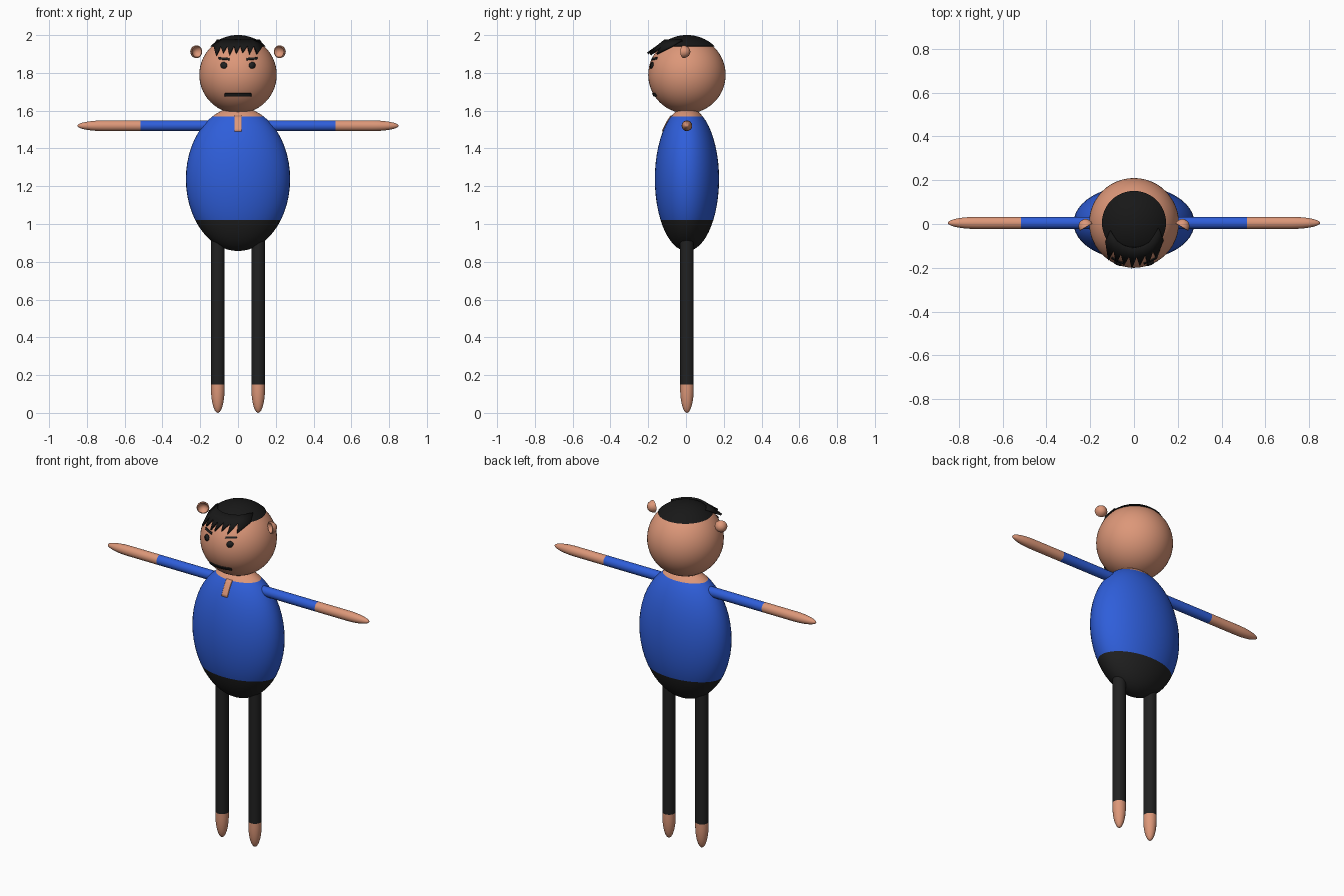
import bpy, bmesh, math
from mathutils import Matrix, Vector

if "Cube" in bpy.data.objects:
    bpy.data.objects.remove(bpy.data.objects["Cube"])

CY = 0.005                      # depth of the body axis
HEAD_Z, HEAD_R = 1.79, 0.205
BODY_Z, BODY = 1.238, (0.276, 0.17, 0.381)


def material(name, rgb):
    m = bpy.data.materials.new(name)
    m.diffuse_color = (*rgb, 1)
    m.use_nodes = True
    m.node_tree.nodes["Principled BSDF"].inputs["Base Color"].default_value = m.diffuse_color
    return m


skin = material("skin", (0.72, 0.31, 0.19))
blue = material("shirt_blue", (0.028, 0.112, 0.70))
dark = material("trouser_black", (0.015, 0.015, 0.015))
hair = material("hair_black", (0.009, 0.009, 0.009))


def finish(name, bm, mats, rule=None, angle=40):
    bmesh.ops.recalc_face_normals(bm, faces=bm.faces)
    if rule:
        for f in bm.faces:
            f.material_index = rule(f.calc_center_median())
    me = bpy.data.meshes.new(name)
    bm.to_mesh(me)
    bm.free()
    for m in mats:
        me.materials.append(m)
    ob = bpy.data.objects.new(name, me)
    bpy.context.collection.objects.link(ob)
    bpy.ops.object.select_all(action='DESELECT')
    ob.select_set(True)
    bpy.context.view_layer.objects.active = ob
    bpy.ops.object.shade_smooth_by_angle(angle=math.radians(angle))
    return ob


def lathe(name, profile, mats, matrix, segs=32, rule=None):
    """Spin (radius, height) points round z; the rule sees untransformed faces."""
    bm = bmesh.new()
    rings = []
    for r, z in profile:
        if r < 1e-5:
            rings.append([bm.verts.new((0, 0, z))] * segs)
        else:
            rings.append([bm.verts.new((r * math.cos(a), r * math.sin(a), z))
                          for a in (2 * math.pi * i / segs for i in range(segs))])
    for lo, hi in zip(rings, rings[1:]):
        for i in range(segs):
            j = (i + 1) % segs
            quad = dict.fromkeys((lo[i], lo[j], hi[j], hi[i]))
            if len(quad) > 2:
                bm.faces.new(list(quad))
    if rule:
        for f in bm.faces:
            f.material_index = rule(f.calc_center_median())
    bm.transform(matrix)
    return finish(name, bm, mats)


def arc(radius, a0, a1, n):
    """Circle points by angle from the bottom pole, in degrees."""
    out = []
    for i in range(n + 1):
        a = math.radians(a0 + (a1 - a0) * i / n)
        out.append((max(radius * math.sin(a), 0), -radius * math.cos(a)))
    return out


# Head
lathe("head", arc(HEAD_R, 0, 180, 28), [skin],
      Matrix.Translation((0, CY, HEAD_Z)), 48)

# Torso with exact colour lines at the waist and the collar
waist, collar = [(z - BODY_Z) / BODY[2] for z in (1.022, 1.57)]
a_w, a_c = [math.degrees(math.acos(-h)) for h in (waist, collar)]
body = arc(1, 0, a_w, 9) + arc(1, a_w, a_c, 14)[1:] + arc(1, a_c, 180, 5)[1:]
lathe("torso", body, [dark, blue, skin],
      Matrix.Translation((0, CY, BODY_Z)) @ Matrix.Diagonal((*BODY, 1)), 48,
      lambda c: 0 if c.z < waist else (1 if c.z < collar else 2))


# Limbs: a tube with an elongated round tip
def limb(name, length, radius, tip, split, sleeve, matrix):
    prof = [(0, 0), (radius, 0), (radius, split), (radius, length - tip)]
    for i in range(1, 11):
        a = math.pi / 2 * i / 10
        prof.append((radius * math.cos(a) if i < 10 else 0,
                     length - tip + tip * math.sin(a)))
    lathe(name, prof, [sleeve, skin], matrix, 24,
          lambda c: 0 if c.z < split else 1)


for side, s in (("left", -1), ("right", 1)):
    limb(side + "_arm", 0.75, 0.028, 0.14, 0.415, blue,
         Matrix.Translation((0.1 * s, CY, 1.52)) @ Matrix.Rotation(s * math.pi / 2, 4, 'Y'))
    limb(side + "_leg", 0.98, 0.036, 0.13, 0.83, dark,
         Matrix.Translation((0.107 * s, CY, 0.98)) @ Matrix.Rotation(math.pi, 4, 'X'))
    # Cupped ear, opening forward and a little inward
    facing = Vector((-0.5 * s, -0.85, 0)).to_track_quat('Z', 'Y').to_matrix().to_4x4()
    lathe(side + "_ear", [(0, -.028), (.013, -.026), (.024, -.018), (.032, -.003), (.034, .008),
                          (.029, .010), (.024, .002), (.014, -.008), (0, -.012)],
          [skin], Matrix.Translation((0.223 * s, -0.006, 1.912)) @ facing, 24)


# Thin painted details laid over the rounded front
def head_front(x, z):
    return CY - math.sqrt(max((HEAD_R + 0.003) ** 2 - x * x - (z - HEAD_Z) ** 2, 0))


def body_front(x, z):
    d = 1 - (x / BODY[0]) ** 2 - ((z - BODY_Z) / BODY[2]) ** 2
    return CY - BODY[1] * math.sqrt(max(d, 0)) - 0.003


def patch(name, cx, cz, w, h, mat, front, tilt=0, round_shape=False):
    bm = bmesh.new()
    if round_shape:
        bmesh.ops.create_circle(bm, cap_ends=True, segments=20, radius=0.5)
    else:
        bmesh.ops.create_grid(bm, x_segments=10, y_segments=6, size=0.5)
    for v in bm.verts:
        x = cx + v.co.x * w
        z = cz + v.co.y * h + v.co.x * w * tilt
        v.co = (x, front(x, z), z)
    for f in bm.faces:
        f.normal_update()
    ob = finish(name, bm, [mat])
    mod = ob.modifiers.new("thickness", 'SOLIDIFY')
    mod.thickness, mod.offset = 0.005, 0
    return ob


for side, s in (("left", -1), ("right", 1)):
    patch(side + "_eye", 0.075 * s, 1.84, 0.034, 0.034, dark, head_front, 0, True)
    patch(side + "_eyebrow", 0.073 * s, 1.875, 0.056, 0.011, dark, head_front, 0.08 * s)
patch("mouth", 0, 1.684, 0.14, 0.015, dark, head_front)
patch("collar_opening", 0, 1.532, 0.037, 0.084, skin, body_front)

# Hair cap over the crown
CAP_R = 0.2105
cap = arc(CAP_R, 136, 180, 10)
lathe("hair_cap", [(0.135, 0.148)] + cap, [hair],
      Matrix.Translation((0, CY, HEAD_Z)), 48)

# Jagged fringe: a sheet over the front of the cap ending in forward spikes
bm = bmesh.new()
edges = [-.128, -.092, -.058, -.022, .012, .05, .085, .132]
reach = [.165, .180, .188, .203, .190, .188, .155]
drop = [1.893, 1.906, 1.896, 1.903, 1.908, 1.898, 1.900]


def on_cap(x, ring):
    y = -math.sqrt(max(ring ** 2 - x * x, 0.0004))
    return (x, CY + y, HEAD_Z + math.sqrt(0.216 ** 2 - x * x - y * y))


back = [bm.verts.new(on_cap(x * 0.85, 0.115)) for x in edges]
rim = [bm.verts.new(on_cap(x, 0.153)) for x in edges]
for i, (y, z) in enumerate(zip(reach, drop)):
    bm.faces.new((back[i], rim[i], rim[i + 1], back[i + 1]))
    tip = bm.verts.new((edges[i] * 0.65 + edges[i + 1] * 0.35, -y, z))
    bm.faces.new((rim[i], tip, rim[i + 1]))
fringe = finish("hair_fringe", bm, [hair], angle=20)
mod = fringe.modifiers.new("thickness", 'SOLIDIFY')
mod.thickness, mod.offset = 0.012, 0
